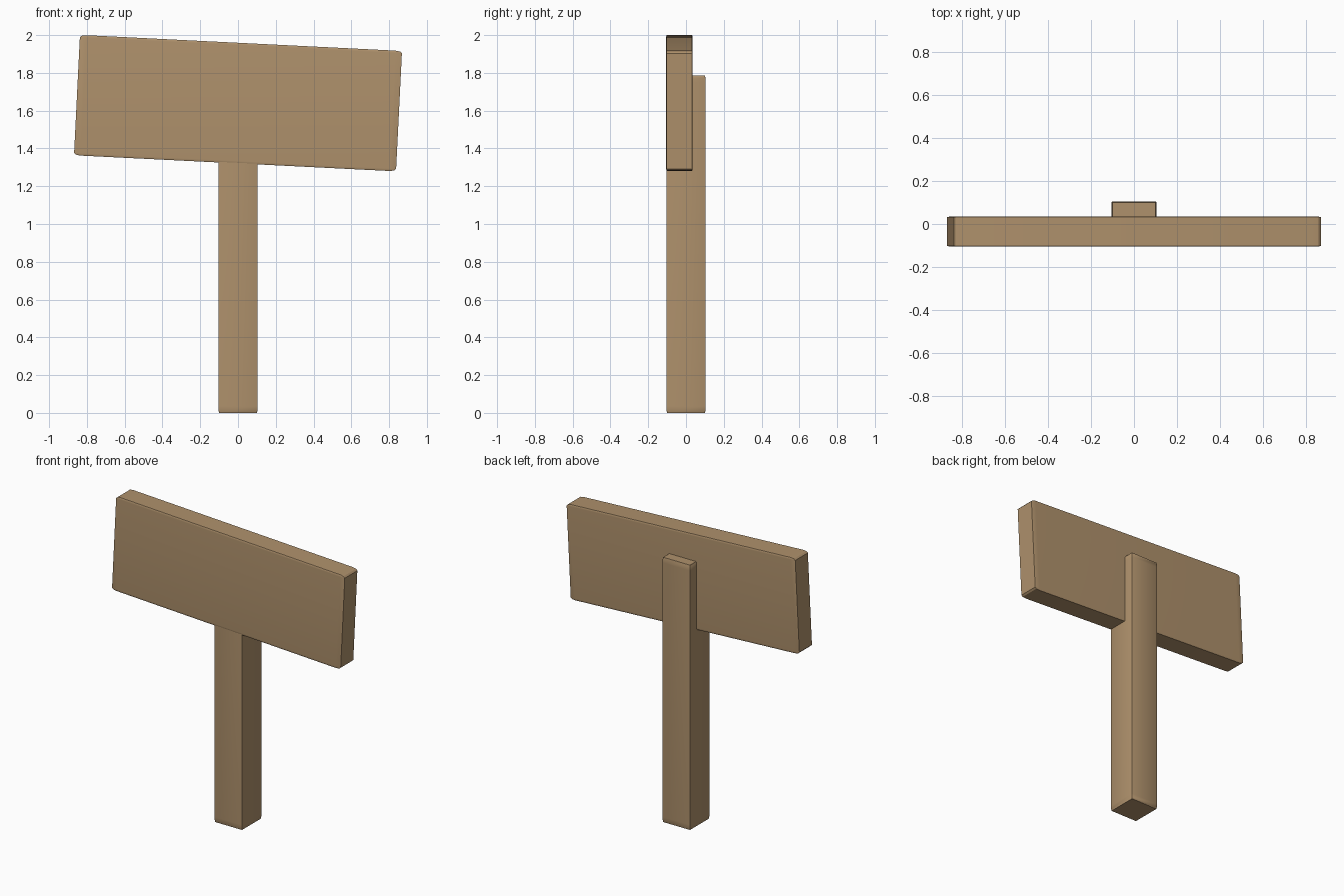
import bpy
import bmesh
import math
from mathutils import Matrix

default = bpy.data.objects.get("Cube")
if default:
    bpy.data.objects.remove(default, do_unlink=True)

# Plain wood colour
wood = bpy.data.materials.new("light brown wood")
wood.use_nodes = True
colour = (0.43, 0.285, 0.15, 1.0)
wood.diffuse_color = colour
wood.node_tree.nodes["Principled BSDF"].inputs["Base Color"].default_value = colour


def plank(name, size, centre, softness, tilt=0.0):
    """Box whose softened edges stretch along with its proportions."""
    bm = bmesh.new()
    bmesh.ops.create_cube(bm, size=1.0)
    bmesh.ops.bevel(bm, geom=bm.edges[:], offset=softness, segments=2,
                    profile=0.5, affect='EDGES')
    bmesh.ops.scale(bm, vec=size, verts=bm.verts)
    bmesh.ops.rotate(bm, matrix=Matrix.Rotation(tilt, 3, 'Y'), verts=bm.verts)
    mesh = bpy.data.meshes.new(name)
    bm.to_mesh(mesh)
    bm.free()
    mesh.materials.append(wood)
    obj = bpy.data.objects.new(name, mesh)
    obj.location = centre
    bpy.context.collection.objects.link(obj)
    bpy.ops.object.select_all(action='DESELECT')
    obj.select_set(True)
    bpy.context.view_layer.objects.active = obj
    bpy.ops.object.shade_smooth_by_angle(angle=math.radians(30))
    return obj


# Upright post standing on the ground
plank("post", (0.208, 0.208, 1.785), (0, 0, 0.8925), 0.02)

# Tilted board, its front just proud of the post's front
plank("sign_board", (1.707, 0.14, 0.638), (0, -0.035, 1.64), 0.02,
      math.radians(2.85))
